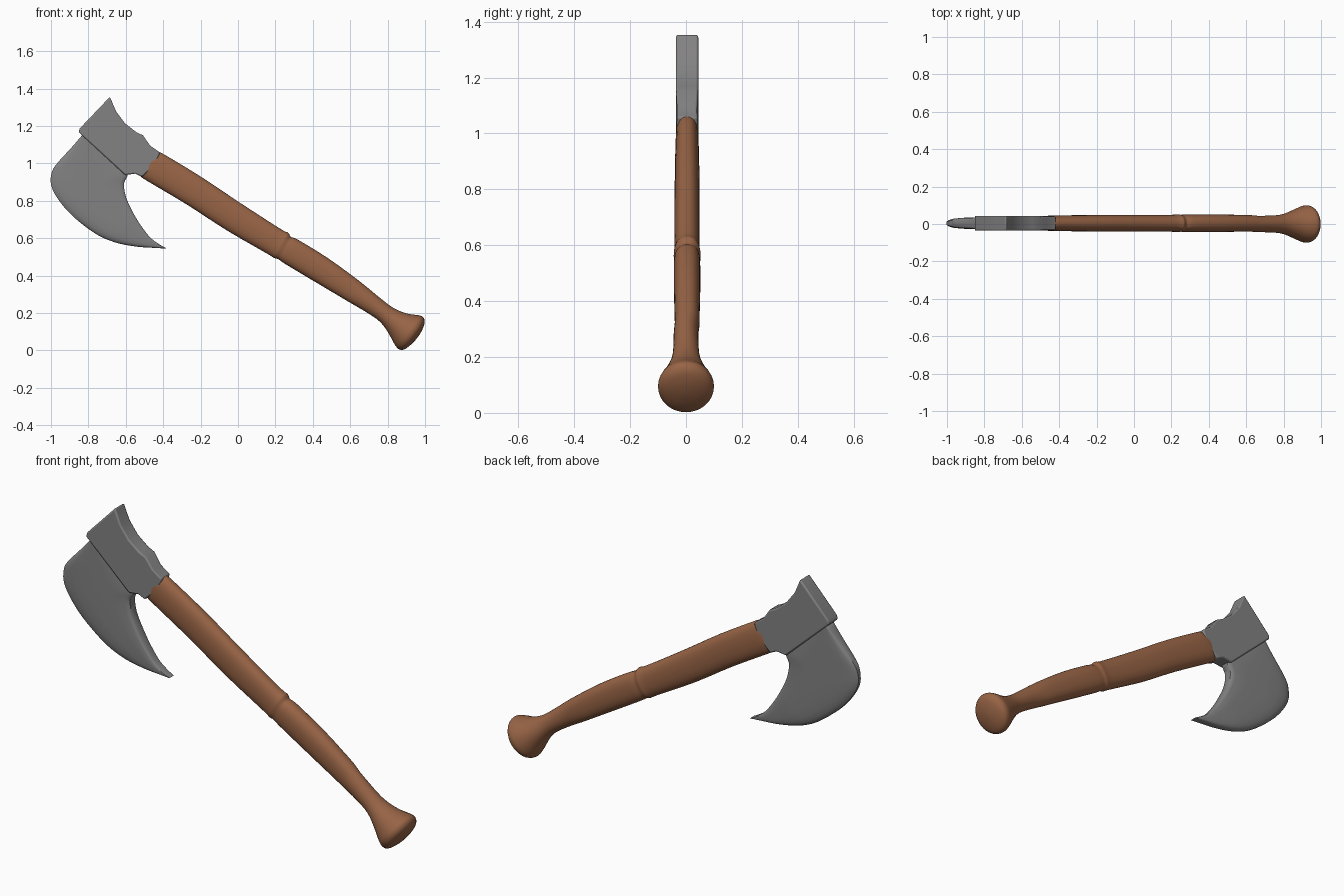
import bpy, bmesh, math
from mathutils import Vector

YC = 0.004  # the handle and head sit slightly off the centre plane


def material(name, rgb):
    m = bpy.data.materials.new(name)
    m.diffuse_color = (*rgb, 1)
    return m


wood = material("brown wood", (0.31, 0.127, 0.06))
steel = material("grey steel", (0.23, 0.225, 0.227))


def finish(bm, name, mat, angle):
    bmesh.ops.recalc_face_normals(bm, faces=bm.faces)
    me = bpy.data.meshes.new(name)
    bm.to_mesh(me)
    bm.free()
    ob = bpy.data.objects.new(name, me)
    bpy.context.collection.objects.link(ob)
    me.materials.append(mat)
    bpy.ops.object.select_all(action='DESELECT')
    ob.select_set(True)
    bpy.context.view_layer.objects.active = ob
    bpy.ops.object.shade_smooth_by_angle(angle=math.radians(angle))
    return ob


def loft(rings):
    """Skin closed rings of points and cap both ends."""
    bm = bmesh.new()
    vs = [[bm.verts.new(p) for p in r] for r in rings]
    n = len(vs[0])
    for a, b in zip(vs, vs[1:]):
        for i in range(n):
            j = (i + 1) % n
            bm.faces.new((a[i], a[j], b[j], b[i]))
    bm.faces.new(vs[0])
    bm.faces.new(vs[-1])
    return bm


def smooth_path(pts, steps):
    """Catmull-Rom interpolation of equal-length tuples."""
    P = [Vector(p) for p in pts]
    P = [2 * P[0] - P[1]] + P + [2 * P[-1] - P[-2]]
    out = []
    for a, b, c, d in zip(P, P[1:], P[2:], P[3:]):
        for k in range(steps):
            t = k / steps
            out.append(0.5 * (2 * b + (c - a) * t + (2 * a - 5 * b + 4 * c - d) * t * t
                              + (3 * b - a - 3 * c + d) * t ** 3))
    return out + [P[-2]]


# Handle: oval sections between the upper and lower edge (x, z, x, z), half thickness
sections = [
    (-0.47, 1.085, -0.56, 0.965, 0.032), (-0.425, 1.062, -0.518, 0.928, 0.038),
    (-0.39, 1.045, -0.48, 0.903, 0.041), (-0.20, 0.93, -0.27, 0.778, 0.044),
    (0.01, 0.79, -0.06, 0.642, 0.045), (0.23, 0.648, 0.155, 0.518, 0.045),
    (0.268, 0.63, 0.192, 0.495, 0.048), (0.283, 0.606, 0.215, 0.488, 0.045),
    (0.32, 0.592, 0.25, 0.464, 0.047), (0.48, 0.494, 0.41, 0.368, 0.047),
    (0.65, 0.37, 0.585, 0.264, 0.044), (0.76, 0.28, 0.70, 0.196, 0.045),
    (0.83, 0.228, 0.76, 0.152, 0.052), (0.90, 0.198, 0.80, 0.10, 0.072),
    (0.965, 0.188, 0.836, 0.035, 0.094), (0.99, 0.178, 0.858, 0.008, 0.10),
    (0.998, 0.15, 0.885, 0.004, 0.088), (0.985, 0.11, 0.92, 0.027, 0.05),
    (0.966, 0.077, 0.953, 0.06, 0.01),
]
rings = []
for ux, uz, lx, lz, h in smooth_path([s[:5] for s in sections], 3):
    e = 0.85 if lx < 0.6 else 1.0
    yc = YC if lx < 0.6 else 0
    ring = []
    for k in range(32):
        a = 2 * math.pi * k / 32
        c, s = (math.copysign(abs(f) ** e, f) for f in (math.cos(a), math.sin(a)))
        ring.append(((ux + lx) / 2 + c * (ux - lx) / 2, yc + s * h,
                     (uz + lz) / 2 + c * (uz - lz) / 2))
    rings.append(ring)
finish(loft(rings), "handle", wood, 60)

# Socket: bevelled plate that wraps the top of the handle
outline = [(-0.685, 1.356), (-0.652, 1.278), (-0.604, 1.214), (-0.545, 1.168),
           (-0.508, 1.15), (-0.47, 1.095), (-0.417, 1.058), (-0.445, 0.99), (-0.513, 0.928),
           (-0.55, 0.945), (-0.604, 0.938), (-0.853, 1.168), (-0.845, 1.188)]
bm = loft([[(x, YC + s * (0.04 if x < -0.5 else 0.037), z) for x, z in outline]
           for s in (-1, 1)])
socket = finish(bm, "socket", steel, 35)
bev = socket.modifiers.new("bevel", 'BEVEL')
bev.width, bev.segments, bev.limit_method = 0.007, 2, 'ANGLE'
bev.angle_limit = math.radians(50)

# Blade: lens-like sections from cutting edge to inner edge (x, z, x, z)
spans = [
    (-0.834, 1.15, -0.80, 1.16), (-0.89, 1.085, -0.76, 1.12), (-0.963, 1.005, -0.70, 1.06),
    (-0.994, 0.957, -0.64, 1.0), (-1.0, 0.888, -0.59, 0.945), (-0.965, 0.813, -0.609, 0.895),
    (-0.888, 0.722, -0.604, 0.84), (-0.765, 0.626, -0.585, 0.785),
    (-0.658, 0.578, -0.537, 0.695), (-0.55, 0.556, -0.475, 0.61),
    (-0.46, 0.549, -0.425, 0.57), (-0.387, 0.545, -0.384, 0.547),
]
profile = [(0, 0.3), (0.03, 0.55), (0.09, 0.77), (0.2, 0.92), (0.4, 1), (0.7, 1),
           (0.93, 0.97), (0.98, 0.85), (1, 0.65)]
path = smooth_path(spans, 4)
rings = []
for i, (ox, oz, ix, iz) in enumerate(path):
    blunt = max(0, 1 - i / 14)               # upper edge is thick, cutting edge is thin
    h = 0.031 - 0.013 * max(0, (i / (len(path) - 1) - 0.7) / 0.3)
    side = [(t, h * (f + (1 - f) * 0.7 * blunt)) for t, f in profile]
    loop = side + [(t, -y) for t, y in reversed(side)]
    rings.append([(ox + (ix - ox) * t, YC + y, oz + (iz - oz) * t) for t, y in loop])
finish(loft(rings), "blade", steel, 45)
